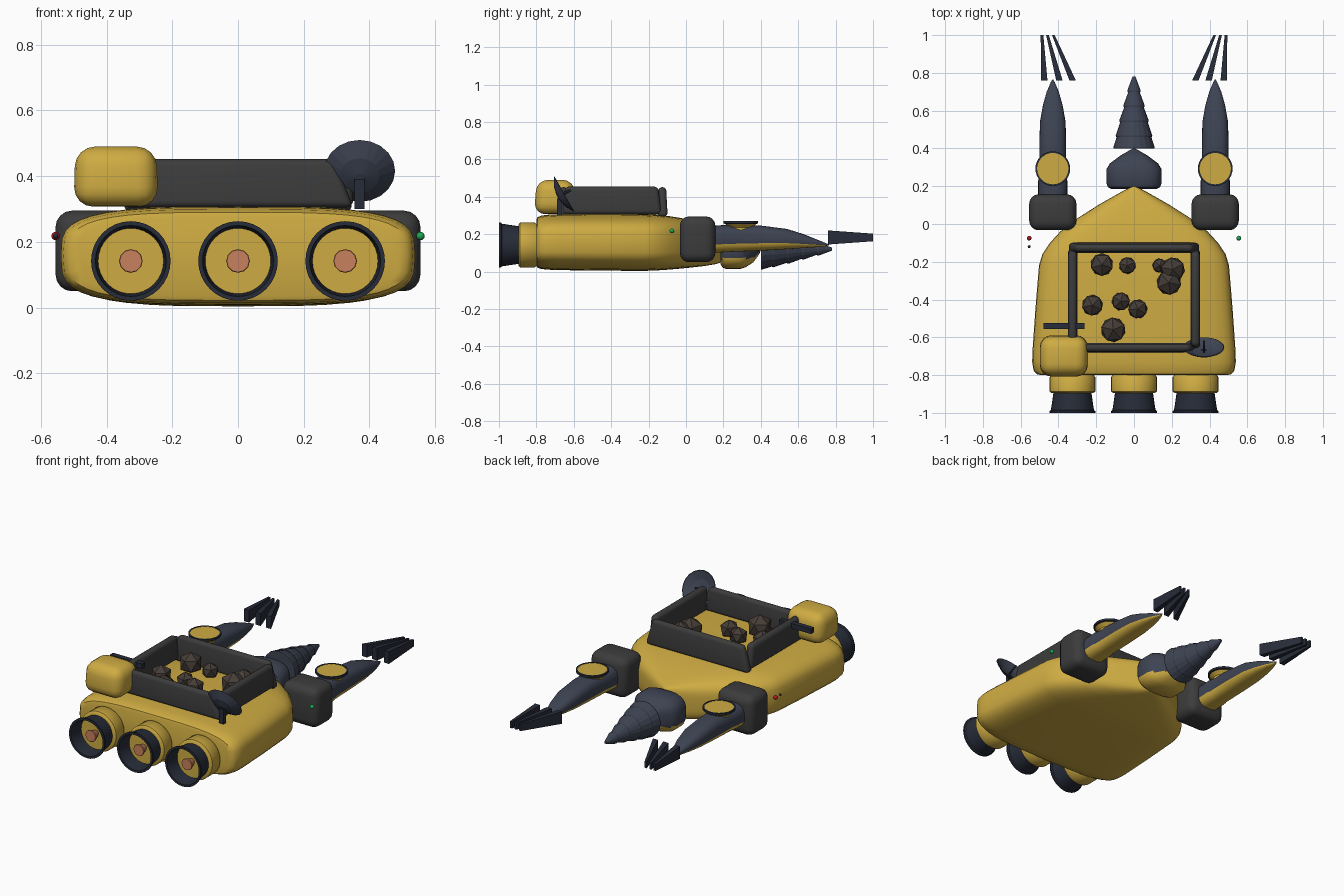
import bpy, bmesh, math, random
from mathutils import Matrix, Vector

if "Cube" in bpy.data.objects:
    bpy.data.objects.remove(bpy.data.objects["Cube"])

random.seed(4)

def mat(name, r, g, b):
    m = bpy.data.materials.new(name)
    m.diffuse_color = (r, g, b, 1)
    m.use_nodes = True
    m.node_tree.nodes["Principled BSDF"].inputs["Base Color"].default_value = m.diffuse_color
    return m

YELLOW = mat("yellow_paint", .62, .41, .055)
SLATE = mat("slate_metal", .047, .056, .085)
DARK = mat("dark_metal", .045, .045, .045)
NAVY = mat("blade_metal", .02, .025, .04)
ROCK = mat("ore", .06, .046, .038)
COPPER = mat("copper", .58, .22, .11)
RED = mat("red_light", .4, .01, .02)
GREEN = mat("green_light", .01, .4, .08)

def finish(name, bm, mats, smooth=True):
    """Turn a bmesh into a named object with materials and shading."""
    bmesh.ops.recalc_face_normals(bm, faces=bm.faces)
    if len(mats) > 1:  # second colour on the underside
        bm.normal_update()
        for f in bm.faces:
            f.material_index = 1 if f.normal.z < -.3 else 0
    me = bpy.data.meshes.new(name)
    bm.to_mesh(me)
    bm.free()
    ob = bpy.data.objects.new(name, me)
    bpy.context.collection.objects.link(ob)
    for m in mats:
        me.materials.append(m)
    if smooth:
        bpy.ops.object.select_all(action='DESELECT')
        ob.select_set(True)
        bpy.context.view_layer.objects.active = ob
        bpy.ops.object.shade_smooth_by_angle(angle=math.radians(40))
    return ob

def skin(bm, rings, caps=True):
    for a, b in zip(rings, rings[1:]):
        n = len(a)
        for i in range(n):
            bm.faces.new((a[i], a[(i + 1) % n], b[(i + 1) % n], b[i]))
    if caps:
        bm.faces.new(rings[0])
        bm.faces.new(rings[-1])

def loft(name, sections, mats, power, x=0, n=40):
    """Superellipse sections (y, half width, bottom, top) joined along y."""
    bm = bmesh.new()
    rings = []
    for y, w, lo, hi in sections:
        ring = []
        for i in range(n):
            t = math.tau * i / n
            c, s = math.cos(t), math.sin(t)
            px = math.copysign(abs(c) ** (2 / power), c) * w
            pz = math.copysign(abs(s) ** (2 / power), s) * (hi - lo) / 2
            ring.append(bm.verts.new((x + px, y, (lo + hi) / 2 + pz)))
        rings.append(ring)
    skin(bm, rings)
    return finish(name, bm, mats)

def lathe(name, profile, mats, loc, axis=(0, 1, 0), n=32, smooth=True):
    """Spin (radius, distance) profile round an axis through loc."""
    bm = bmesh.new()
    rings = [[bm.verts.new((r * math.cos(math.tau * i / n), r * math.sin(math.tau * i / n), h))
              for i in range(n)] for r, h in profile]
    skin(bm, rings)
    rot = Vector((0, 0, 1)).rotation_difference(Vector(axis)).to_matrix().to_4x4()
    bm.transform(Matrix.Translation(loc) @ rot)
    return finish(name, bm, mats, smooth)

def box(name, lo, hi, mats, bevel=0, top=(1, 1), segments=4):
    """Box between two corners, top face scaled, edges rounded."""
    lo, hi = Vector(lo), Vector(hi)
    bm = bmesh.new()
    bmesh.ops.create_cube(bm, size=1)
    for v in bm.verts:
        if v.co.z > 0:
            v.co.x *= top[0]
            v.co.y *= top[1]
    d = hi - lo
    bm.transform(Matrix.Translation((lo + hi) / 2) @ Matrix.Diagonal((*d, 1)))
    if bevel:
        bmesh.ops.bevel(bm, geom=bm.edges[:], offset=bevel, segments=segments,
                        profile=.5, affect='EDGES', clamp_overlap=True)
    return finish(name, bm, mats)

def ball(name, loc, r, m, sub=1, smooth=False):
    bm = bmesh.new()
    bmesh.ops.create_icosphere(bm, subdivisions=sub, radius=r)
    bm.transform(Matrix.Translation(loc) @ Matrix.Rotation(random.random() * 6, 4, 'Z'))
    return finish(name, bm, [m], smooth)

# Hull
loft("hull", [(-.8, .49, .035, .275), (-.795, .515, .022, .29), (-.775, .532, .014, .299),
              (-.73, .539, .01, .305), (-.68, .538, .008, .307), (-.45, .522, .005, .308),
              (-.22, .503, .004, .307), (-.16, .485, .006, .304), (-.1, .445, .01, .298),
              (-.04, .39, .015, .289), (.03, .3, .022, .275), (.1, .19, .03, .258),
              (.16, .085, .04, .24), (.19, .03, .05, .23), (.2, .008, .06, .22)], [YELLOW], 3.6)

# Engines: housing, hollow nozzle, glowing plug
for i, x in enumerate((-.326, 0, .326)):
    lathe(f"engine_housing_{i}", [(.11, 0), (.121, .008), (.121, .085), (.113, .095), (.113, .13)],
          [YELLOW], (x, -.895, .142))
    lathe(f"engine_nozzle_{i}", [(.1, .005), (.105, -.03), (.114, -.09), (.121, -.095), (.121, -.105),
                                 (.108, -.105), (.103, -.06), (.099, -.01)], [NAVY], (x, -.895, .142))
    lathe(f"engine_inner_{i}", [(.1, 0), (.1, -.012)], [YELLOW], (x, -.9, .142))
    lathe(f"engine_plug_{i}", [(.018, 0), (.036, -.05), (.034, -.054)], [COPPER], (x, -.91, .142), n=12)

# Drill collar and stepped drill
loft("drill_collar", [(.185, .12, .04, .2), (.195, .138, .022, .22), (.215, .146, .014, .228),
                      (.29, .146, .014, .228), (.32, .128, .024, .218), (.36, .075, .05, .19),
                      (.39, .025, .09, .15), (.4, .004, .115, .125)], [SLATE, YELLOW], 3)
steps = [(.4, .108), (.46, .096), (.54, .077), (.62, .055), (.7, .034), (.78, .008)]
prof = []
for (y0, r0), (y1, r1) in zip(steps, steps[1:]):
    prof += [(r0, y0), (r0 + .001, y0 + .008), (r1 - .004 if y1 < .78 else r1, y1)]
lathe("drill", prof, [SLATE], (0, 0, .12), n=20, smooth=False)

# Arms, built for both sides
for s, side in ((-1, "left"), (1, "right")):
    x = s * .43
    box(f"{side}_shoulder", (x - .125, -.033, .05), (x + .125, .157, .295), [DARK], .05)
    loft(f"{side}_arm", [(.13, .077, .1, .245), (.23, .077, .105, .25), (.25, .071, .106, .249),
                         (.4, .071, .112, .246), (.54, .068, .12, .228), (.63, .052, .126, .2),
                         (.7, .032, .131, .172), (.75, .011, .136, .151), (.765, .002, .141, .145)],
         [SLATE, YELLOW], 2.6, x)
    lathe(f"{side}_arm_turret", [(.06, .2), (.062, .235), (.083, .255), (.083, .268)],
          [YELLOW], (x, .293, 0), (0, 0, 1))
    lathe(f"{side}_turret_rim", [(.083, .255), (.092, .257), (.092, .27), (.083, .27), (.083, .255)],
          [NAVY], (x, .293, 0), (0, 0, 1))
    # Claw blades, wide at the root and narrow at the tip
    for k, (a, b) in enumerate(((.475, .487), (.395, .458), (.325, .427))):
        bm = bmesh.new()
        rings = []
        for cx, y, w, lo, hi in ((a, .76, .017, .145, .22), (b, 1, .007, .162, .203)):
            rings.append([bm.verts.new((s * (cx + dx), y, z))
                          for dx, z in ((-w, lo), (w, lo), (w, hi), (-w, hi))])
        skin(bm, rings)
        finish(f"{side}_claw_{k}", bm, [NAVY], False)
    ball(f"{side}_light", (s * .555, -.075, .218), .013, GREEN if s > 0 else RED, 2, True)
ball("beacon", (-.555, -.12, .218), .008, NAVY, 2, True)

# Cargo bay walls
box("bay_wall_front", (-.35, -.155, .295), (.35, -.098, .452), [DARK], .025, (.88, .7))
box("bay_wall_rear", (-.35, -.68, .305), (.35, -.63, .452), [DARK], .023, (.84, .8))
for s, side in ((-1, "left"), (1, "right")):
    x = s * .325
    box(f"bay_wall_{side}", (x - .026, -.665, .305), (x + .026, -.13, .455), [DARK], .024, (.9, .93))

# Ore lumps
for i, (x, y, r) in enumerate(((-.17, -.215, .067), (-.035, -.22, .05), (.135, -.22, .042),
                               (.205, -.24, .071), (.185, -.31, .073), (-.22, -.43, .062),
                               (-.07, -.41, .054), (.02, -.45, .057), (-.11, -.56, .073))):
    ball(f"ore_{i}", (x, y, .31 + r * .55), r, ROCK)

# Cabin with visor bar
box("cabin", (-.5, -.812, .307), (-.243, -.585, .49), [YELLOW], .06, (.96, .88))
box("cabin_visor", (-.48, -.557, .415), (-.262, -.525, .445), [NAVY])

# Dish on its stem
lathe("dish", [(.012, -.03), (.06, -.02), (.108, .008), (.104, .01), (.058, -.012), (.008, -.02)],
      [SLATE], (.37, -.66, .412), (0, .87, .49), n=20, smooth=False)
lathe("dish_feed", [(.006, -.02), (.006, .045), (.002, .05)], [NAVY], (.37, -.66, .412), (0, .87, .49), n=8)
box("dish_stem", (.355, -.69, .3), (.385, -.665, .39), [NAVY])
